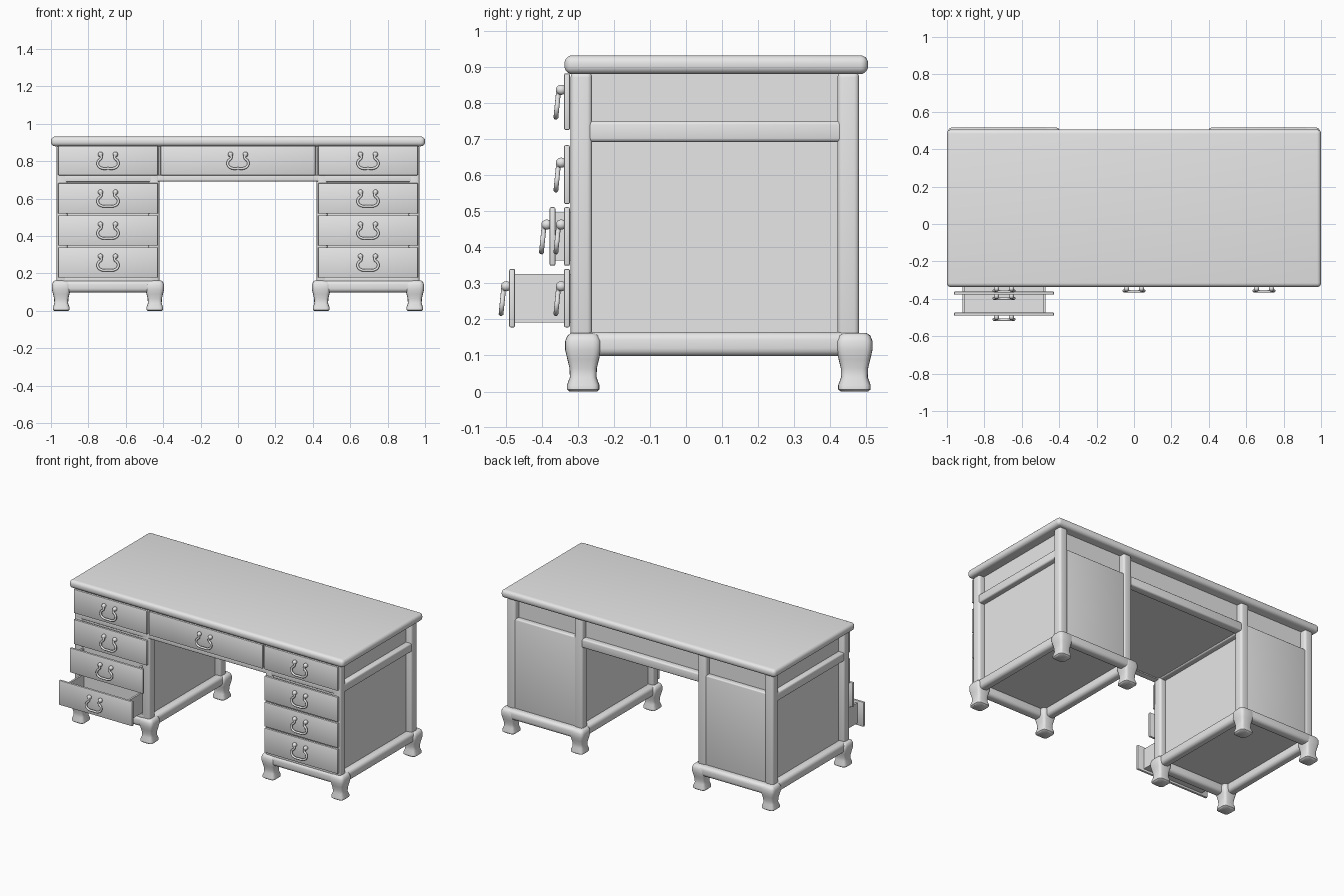
import bpy, bmesh, math
from mathutils import Vector

cube = bpy.data.objects.get("Cube")
if cube:
    bpy.data.objects.remove(cube, do_unlink=True)

GREY = (0.8, 0.8, 0.8, 1)
mat = bpy.data.materials.new("plain grey")
mat.use_nodes = True
mat.diffuse_color = GREY
mat.node_tree.nodes["Principled BSDF"].inputs["Base Color"].default_value = GREY
parts = []


def finish(name, bm):
    bmesh.ops.recalc_face_normals(bm, faces=bm.faces)
    mesh = bpy.data.meshes.new(name)
    bm.to_mesh(mesh)
    bm.free()
    mesh.materials.append(mat)
    obj = bpy.data.objects.new(name, mesh)
    bpy.context.collection.objects.link(obj)
    parts.append(obj)
    return obj


def box(name, xs, ys, zs, bevel=0.0, segments=3):
    bm = bmesh.new()
    bmesh.ops.create_cube(bm, size=1)
    for v in bm.verts:
        v.co = [(a + b) / 2 + c * abs(b - a) for (a, b), c in zip((xs, ys, zs), v.co)]
    if bevel:
        bmesh.ops.bevel(bm, geom=bm.edges[:], offset=bevel, segments=segments,
                        profile=0.5, affect='EDGES')
    return finish(name, bm)


def loft(name, rings):
    bm = bmesh.new()
    loops = [[bm.verts.new(p) for p in ring] for ring in rings]
    n = len(loops[0])
    for a, b in zip(loops, loops[1:]):
        for i in range(n):
            j = (i + 1) % n
            bm.faces.new((a[i], a[j], b[j], b[i]))
    bm.faces.new(loops[0])
    bm.faces.new(loops[-1])
    return finish(name, bm)


def foot(x, y):
    # rounded square sections: height, half width
    profile = [(0, .038), (.006, .045), (.018, .045), (.04, .037), (.065, .038),
               (.09, .044), (.115, .05), (.14, .05), (.155, .044), (.162, .034)]
    rings = []
    for z, r in profile:
        ring = []
        for i in range(24):
            a = math.tau * i / 24
            c, s = math.cos(a), math.sin(a)
            ring.append((x + r * math.copysign(abs(c) ** .45, c),
                         y + r * math.copysign(abs(s) ** .45, s), z))
        rings.append(ring)
    loft("foot", rings)


def ball(name, loc, scale):
    bm = bmesh.new()
    bmesh.ops.create_uvsphere(bm, u_segments=14, v_segments=8, radius=1)
    for v in bm.verts:
        v.co = [l + c * s for l, c, s in zip(loc, v.co, scale)]
    finish(name, bm)


def handle(x, y, z):
    # swinging bail hung from two round bosses
    half = [(.04, .028), (.036, .01), (.052, -.008), (.053, -.03), (.035, -.045)]
    pts = half + [(0, -.047)] + [(-px, pz) for px, pz in reversed(half)]
    curve = bpy.data.curves.new("handle_bail", 'CURVE')
    curve.dimensions = '3D'
    curve.bevel_depth = .007
    curve.bevel_resolution = 2
    curve.resolution_u = 4
    curve.use_fill_caps = True
    spline = curve.splines.new('BEZIER')
    spline.bezier_points.add(len(pts) - 1)
    for bp, (px, pz) in zip(spline.bezier_points, pts):
        bp.co = Vector((x + px, y - .015 + (pz - .028) * .1, z + pz))
        bp.handle_left_type = bp.handle_right_type = 'AUTO'
    curve.materials.append(mat)
    obj = bpy.data.objects.new("handle_bail", curve)
    bpy.context.collection.objects.link(obj)
    for s in (-1, 1):
        ball("handle_boss", (x + s * .04, y - .008, z + .028), (.014, .015, .014))


def drawer(cx, half, z0, z1, pull=0.0):
    y = -.338 - pull
    box("drawer_front", (cx - half, cx + half), (y, y + .016), (z0, z1), .004, 2)
    handle(cx, y, (z0 + z1) / 2 + .005)
    if pull:
        # open-topped tray behind the front
        w, t, back = half - .045, .012, -.3
        lo, hi = z0 + .014, z1 - .014
        box("drawer_floor", (cx - w, cx + w), (y + .012, back), (lo, lo + t))
        for s in (-1, 1):
            box("drawer_side", (cx + s * w, cx + s * (w - t)), (y + .012, back), (lo, hi))


# Desk top with a rounded rim
box("desk_top", (-1, 1), (-.337, .505), (.88, .932), .022, 5)

for side in (-1, 1):
    cx = side * .695

    # Carcass with recessed panels
    box("pedestal_core", (cx - .235, cx + .235), (-.312, .44), (.155, .885))
    box("back_panel", (cx - .24, cx + .24), (.43, .474), (.15, .75), .008)
    for s in (-1, 1):
        outer, inner = cx + s * .275, cx + s * .215
        for ys in ((-.32, -.26), (.42, .48)):
            box("corner_post", (inner, outer), ys, (.15, .885), .014, 4)
        box("side_rail", (inner, outer - s * .003), (-.28, .44), (.692, .75), .01)
        box("plinth_side", (cx + s * .225, cx + s * .287), (-.3, .48), (.098, .165), .022, 4)
        for y in (-.285, .467):
            foot(cx + s * .25, y)
    for y0, y1 in ((-.33, -.265), (.45, .515)):
        box("plinth_end", (cx - .26, cx + .26), (y0, y1), (.098, .163), .022, 4)

    # Front rails
    for z0, z1 in ((.69, .726), (.155, .182)):
        box("front_rail", (cx - .26, cx + .26), (-.32, -.28), (z0, z1), .004)

    # Drawers, with the lower two of one pedestal pulled out
    rows = [(.725, .882, 0), (.52, .683, 0), (.349, .511, .04), (.178, .34, .152)]
    for z0, z1, pull in rows:
        drawer(cx, .267, z0, z1, pull if side < 0 else 0)

# Bridge across the kneehole
box("bridge_core", (-.45, .45), (-.312, .44), (.7, .885))
box("bridge_front_rail", (-.43, .43), (-.32, -.28), (.692, .726), .004)
box("bridge_back_rail", (-.43, .43), (.42, .477), (.692, .75), .01)
drawer(0, .414, .725, .882)

# Smooth shading that keeps hard edges
bpy.ops.object.select_all(action='DESELECT')
for obj in parts:
    obj.select_set(True)
bpy.context.view_layer.objects.active = parts[0]
bpy.ops.object.shade_smooth_by_angle(angle=math.radians(40))
